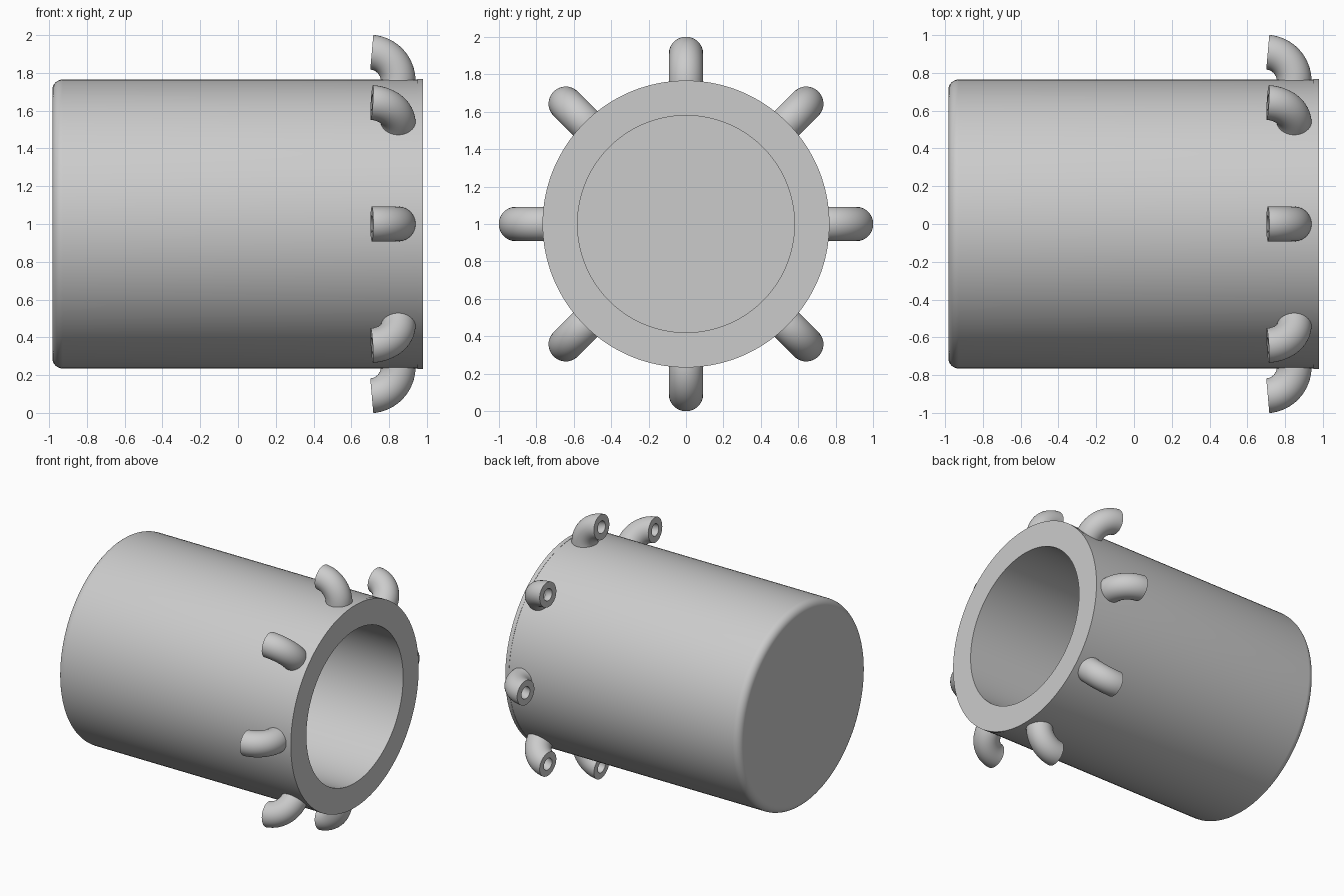
import bpy, bmesh
from math import sin, cos, pi, radians
from mathutils import Vector, Matrix

cube = bpy.data.objects.get("Cube")
if cube:
    bpy.data.objects.remove(cube)

grey = bpy.data.materials.new("plain grey")
grey.use_nodes = True
colour = (0.6, 0.6, 0.6, 1)
grey.diffuse_color = colour
grey.node_tree.nodes["Principled BSDF"].inputs["Base Color"].default_value = colour

AXIS = Matrix.Translation((0, 0, 1))   # body axis runs along x at this height


def ring(centre, u, v, radius, sides):
    return [centre + radius * (cos(2 * pi * i / sides) * u + sin(2 * pi * i / sides) * v)
            for i in range(sides)]


def skin(name, rings, matrix):
    """Bridge consecutive rings and cap both ends."""
    bm = bmesh.new()
    loops = [[bm.verts.new(p) for p in r] for r in rings]
    for a, b in zip(loops, loops[1:]):
        n = len(a)
        for i in range(n):
            bm.faces.new((a[i], a[(i + 1) % n], b[(i + 1) % n], b[i]))
    bm.faces.new(loops[0])
    bm.faces.new(loops[-1])
    bmesh.ops.recalc_face_normals(bm, faces=bm.faces)
    mesh = bpy.data.meshes.new(name)
    bm.to_mesh(mesh)
    bm.free()
    mesh.materials.append(grey)
    obj = bpy.data.objects.new(name, mesh)
    obj.matrix_world = matrix
    bpy.context.collection.objects.link(obj)
    bpy.ops.object.select_all(action='DESELECT')
    obj.select_set(True)
    bpy.context.view_layer.objects.active = obj
    bpy.ops.object.shade_smooth_by_angle(angle=radians(35))
    return obj


# Hollow body: rounded closed end, outer wall, slight lip, rim, bore, floor
X, Y, Z = Vector((1, 0, 0)), Vector((0, 1, 0)), Vector((0, 0, 1))
round_r, outer_r, bore_r = 0.055, 0.765, 0.58
left, right = -0.983, 0.98
profile = [(left + round_r * (1 - cos(a)), outer_r - round_r * (1 - sin(a)))
           for a in (pi / 2 * i / 8 for i in range(9))]
profile += [(0.95, outer_r), (0.95, outer_r + 0.002), (right, outer_r + 0.002),
            (right, bore_r), (-0.8, bore_r)]
skin("hollow_body", [ring(X * x, Y, Z, r, 128) for x, r in profile], AXIS)

# Bent tubes around the open end, their mouths facing the closed end
bend_centre, bend_r = Vector((0.695, 0, 0.757)), 0.153
tube_r, hole_r = 0.092, 0.045
path = [(bend_centre + X * bend_r - Z * 0.1, X)]
for i in range(17):
    a = radians(85) * i / 16
    out = X * cos(a) + Z * sin(a)
    path.append((bend_centre + out * bend_r, out))
tube = [ring(c, out, Y, tube_r, 40) for c, out in path]
tube += [ring(c, out, Y, hole_r, 40) for c, out in reversed(path[1:])]
for k in range(8):
    skin(f"bent_tube_{k + 1}", tube, AXIS @ Matrix.Rotation(k * pi / 4, 4, 'X'))
